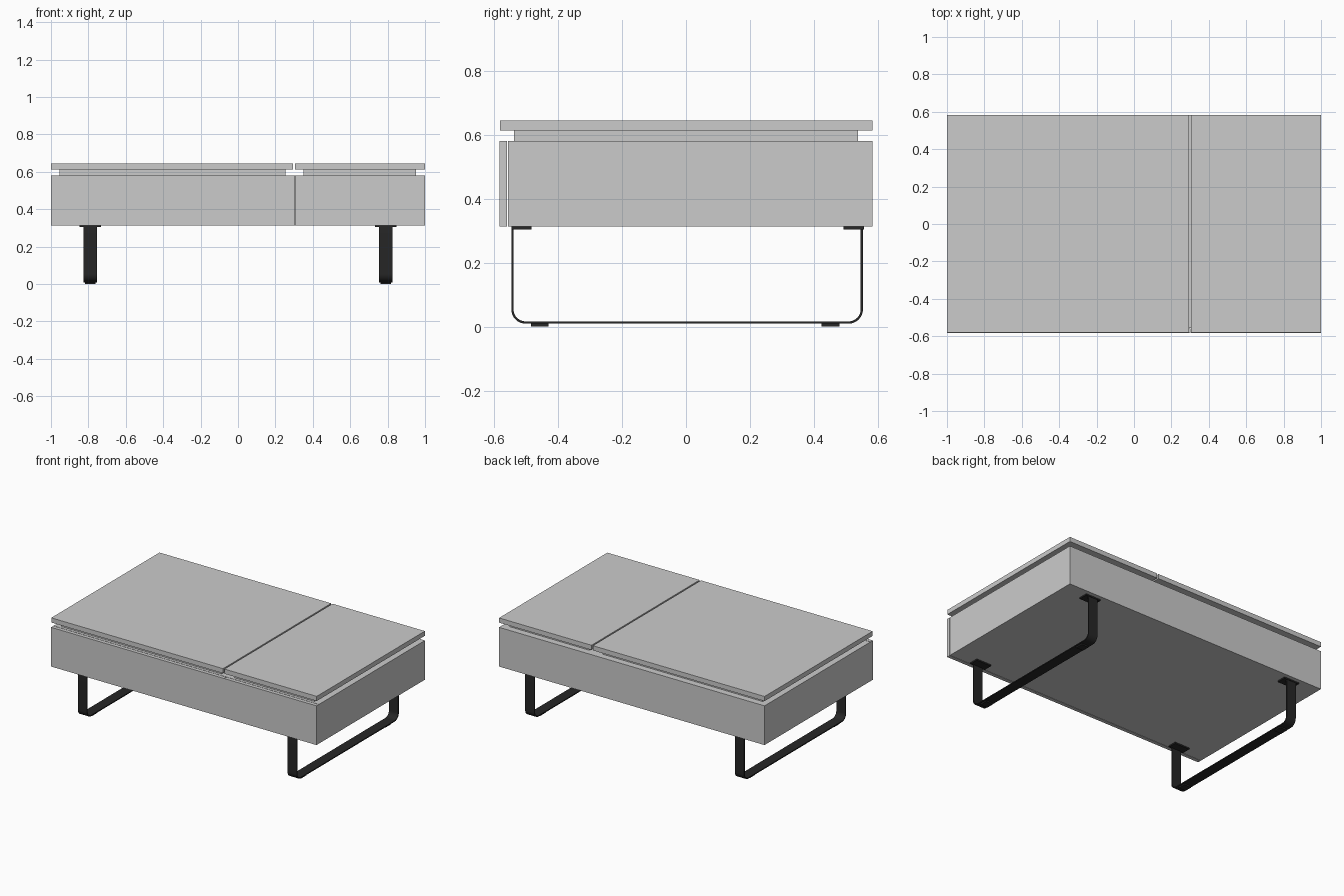
import bpy, bmesh, math

if "Cube" in bpy.data.objects:
    bpy.data.objects.remove(bpy.data.objects["Cube"])

black = bpy.data.materials.new("black_metal")
black.diffuse_color = (0.02, 0.02, 0.02, 1)
black.use_nodes = True
black.node_tree.nodes["Principled BSDF"].inputs["Base Color"].default_value = black.diffuse_color


def box(name, x, y, z, mat=None):
    """Box from (min, max) ranges on each axis."""
    bm = bmesh.new()
    bmesh.ops.create_cube(bm, size=1)
    for v in bm.verts:
        v.co = [r[0] + (c + 0.5) * (r[1] - r[0]) for c, r in zip(v.co, (x, y, z))]
    return finish(name, bm, mat)


def finish(name, bm, mat=None):
    bmesh.ops.recalc_face_normals(bm, faces=bm.faces)
    me = bpy.data.meshes.new(name)
    bm.to_mesh(me)
    bm.free()
    ob = bpy.data.objects.new(name, me)
    bpy.context.collection.objects.link(ob)
    if mat:
        me.materials.append(mat)
    return ob


def u_path(y0, y1, z0, z1, r, steps=8):
    """Open U outline in the YZ plane with rounded lower corners."""
    pts = [(y0, z1)]
    for cy, start in ((y0 + r, math.pi), (y1 - r, 1.5 * math.pi)):
        for i in range(steps + 1):
            a = start + i / steps * math.pi / 2
            pts.append((cy + r * math.cos(a), z0 + r + r * math.sin(a)))
    return pts + [(y1, z1)]


def band_leg(name, x0, x1):
    """Flat steel band bent into a U."""
    t = 0.007
    outer = u_path(-0.546, 0.553, 0.009, 0.31, 0.045)
    inner = u_path(-0.546 + t, 0.553 - t, 0.009 + t, 0.31, 0.045 - t)
    bm = bmesh.new()
    rings = [[bm.verts.new(c) for c in ((x0, *o), (x1, *o), (x1, *i), (x0, *i))]
             for o, i in zip(outer, inner)]
    for a, b in zip(rings, rings[1:]):
        for k in range(4):
            bm.faces.new((a[k], a[(k + 1) % 4], b[(k + 1) % 4], b[k]))
    bm.faces.new(rings[0])
    bm.faces.new(rings[-1])
    ob = finish(name, bm, black)
    bpy.context.view_layer.objects.active = ob
    ob.select_set(True)
    bpy.ops.object.shade_smooth_by_angle(angle=math.radians(35))
    ob.select_set(False)


# Storage body and the two front panels
box("body", (-1, 1), (-0.556, 0.583), (0.313, 0.58))
box("front_panel_large", (-1, 0.301), (-0.583, -0.559), (0.313, 0.58))
box("front_panel_small", (0.304, 1), (-0.583, -0.559), (0.313, 0.58))

# Recessed spacers under the tops
box("spacer_large", (-0.955, 0.253), (-0.537, 0.538), (0.58, 0.612))
box("spacer_small", (0.35, 0.953), (-0.537, 0.538), (0.58, 0.612))

# Table tops
box("top_large", (-1, 0.294), (-0.581, 0.583), (0.612, 0.644))
box("top_small", (0.304, 1), (-0.581, 0.583), (0.612, 0.644))

# Legs with mounting plates and floor pads
for side, cx in (("left", -0.79), ("right", 0.79)):
    band_leg(side + "_leg", cx - 0.035, cx + 0.035)
    for end, plate, pad in (("front", (-0.546, -0.483), (-0.485, -0.43)),
                            ("back", (0.492, 0.556), (0.424, 0.479))):
        box(f"{side}_{end}_plate", (cx - 0.057, cx + 0.057), plate, (0.304, 0.313), black)
        box(f"{side}_{end}_pad", (cx - 0.027, cx + 0.027), pad, (0, 0.01), black)
